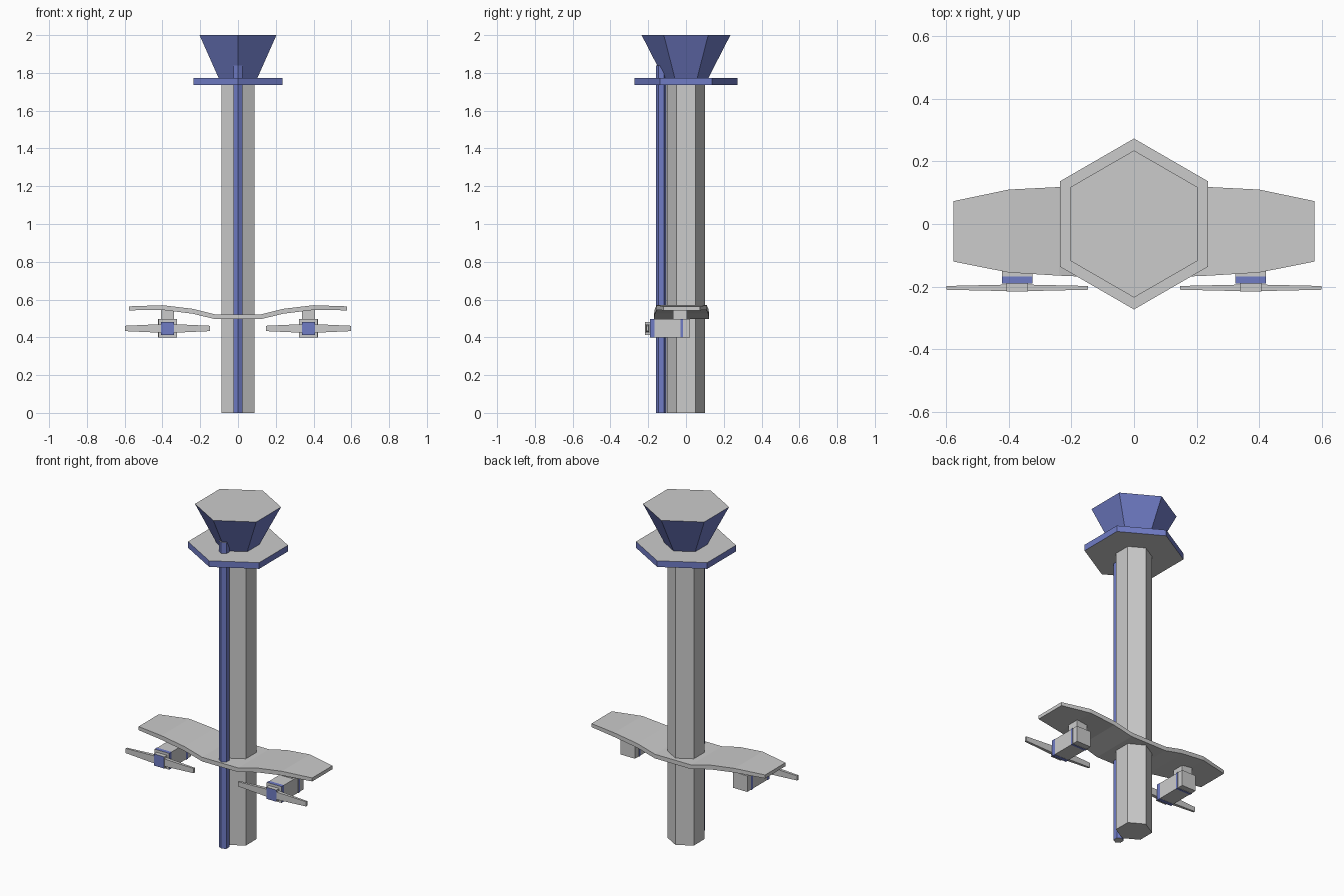
import bpy, bmesh, math
from mathutils import Vector

if "Cube" in bpy.data.objects:
    bpy.data.objects.remove(bpy.data.objects["Cube"])

blue = bpy.data.materials.new("blue")
blue.diffuse_color = (0.16, 0.2, 0.56, 1)
blue.use_nodes = True
blue.node_tree.nodes["Principled BSDF"].inputs["Base Color"].default_value = blue.diffuse_color
grey = bpy.data.materials.new("grey")
grey.diffuse_color = (0.8, 0.8, 0.8, 1)
grey.use_nodes = True
grey.node_tree.nodes["Principled BSDF"].inputs["Base Color"].default_value = grey.diffuse_color


def loft(name, rings, is_blue=None):
    """Skin matching rings of points; is_blue(normal) picks the blue faces."""
    bm = bmesh.new()
    vs = [[bm.verts.new(p) for p in ring] for ring in rings]
    n = len(rings[0])
    for a, b in zip(vs, vs[1:]):
        for i in range(n):
            j = (i + 1) % n
            bm.faces.new((a[i], a[j], b[j], b[i]))
    bm.faces.new(vs[0][::-1])
    bm.faces.new(vs[-1])
    bmesh.ops.recalc_face_normals(bm, faces=bm.faces)
    bm.normal_update()
    mesh = bpy.data.meshes.new(name)
    if is_blue:
        mesh.materials.append(grey)
        mesh.materials.append(blue)
        for f in bm.faces:
            f.material_index = int(is_blue(f.normal))
    bm.to_mesh(mesh)
    bm.free()
    ob = bpy.data.objects.new(name, mesh)
    bpy.context.collection.objects.link(ob)
    return ob


def hexagon(r, z, y=0):
    return [Vector((r * math.sin(k * math.pi / 3), y - r * math.cos(k * math.pi / 3), z))
            for k in range(6)]


def box(name, x, y, z, is_blue=None):
    rings = [[(x[0], v, z[0]), (x[1], v, z[0]), (x[1], v, z[1]), (x[0], v, z[1])] for v in y]
    return loft(name, rings, is_blue)


def mirrored(ob):
    ob.modifiers.new("mirror", 'MIRROR')
    return ob


def sides(n):
    return abs(n.z) < 0.9


# tower: shaft, front pipe, collar and flared cap
loft("shaft", [hexagon(0.1, 0), hexagon(0.1, 1.735)])
loft("front_pipe", [hexagon(0.028, 0, -0.131), hexagon(0.028, 1.84, -0.131)], sides)
loft("collar", [hexagon(0.273, 1.735), hexagon(0.273, 1.772)], sides)
loft("flared_cap", [hexagon(0.118, 1.772), hexagon(0.235, 2.0)], sides)

# wing: stations of x, front y, back y, bottom z, top z
half = [(0.12, -0.17, 0.123, 0.496, 0.521), (0.24, -0.165, 0.118, 0.525, 0.551),
        (0.40, -0.155, 0.11, 0.545, 0.57), (0.577, -0.12, 0.073, 0.543, 0.564)]
stations = [(-s[0],) + s[1:] for s in reversed(half)] + half
loft("wing", [[(x, f, b), (x, k, b), (x, k, t), (x, f, t)] for x, f, k, b, t in stations])


# engines under each wing
def around(n):
    return abs(n.y) < 0.9


C = 0.373
mirrored(box("engine_body", (C - 0.048, C + 0.048), (-0.17, 0.02), (0.4, 0.496)))
mirrored(box("engine_front_band", (C - 0.049, C + 0.049), (-0.19, -0.167), (0.399, 0.497), around))
mirrored(box("engine_rear_band", (C - 0.05, C + 0.05), (-0.03, -0.015), (0.398, 0.498), around))
mirrored(box("engine_pylon", (C - 0.035, C + 0.035), (-0.07, 0.005), (0.49, 0.55)))
mirrored(box("propeller_hub", (C - 0.034, C + 0.034), (-0.216, -0.18), (0.412, 0.482),
             lambda n: n.y < -0.9))

# propeller: blades tapering from the hub outward
blade = []
for dx, hy, hz in [(-0.226, 0.006, 0.014), (-0.05, 0.01, 0.022), (0.05, 0.01, 0.022), (0.226, 0.006, 0.014)]:
    blade.append([(C + dx, -0.204 + sy * hy, 0.447 + sz * hz)
                  for sy, sz in ((-1, -1), (1, -1), (1, 1), (-1, 1))])
mirrored(loft("propeller_blades", blade))
